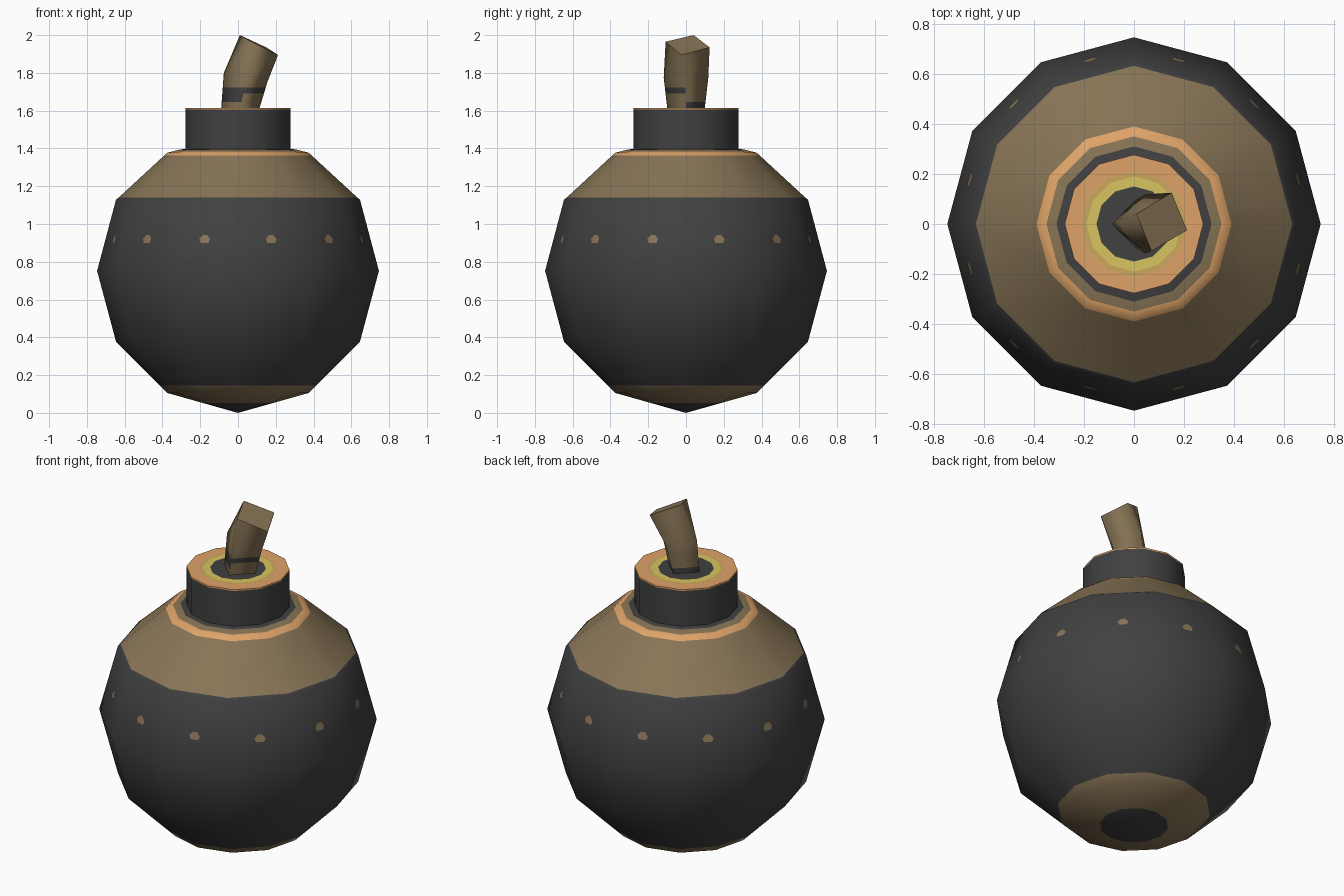
import bpy, bmesh, math
from mathutils import Vector

if "Cube" in bpy.data.objects:
    bpy.data.objects.remove(bpy.data.objects["Cube"])

SIDES = 12


def material(name, rgb):
    m = bpy.data.materials.new(name)
    m.diffuse_color = (*rgb, 1)
    m.use_nodes = True
    m.node_tree.nodes["Principled BSDF"].inputs["Base Color"].default_value = m.diffuse_color
    return m


MATS = [material("charcoal", (0.052, 0.052, 0.054)),
        material("brown", (0.245, 0.176, 0.092)),
        material("orange", (0.73, 0.365, 0.138)),
        material("gold", (0.60, 0.39, 0.11)),
        material("yellow", (0.68, 0.55, 0.115))]
CHARCOAL, BROWN, ORANGE, GOLD, YELLOW = range(5)


def finish(bm, name, angle=None):
    me = bpy.data.meshes.new(name)
    bm.to_mesh(me)
    bm.free()
    for m in MATS:
        me.materials.append(m)
    ob = bpy.data.objects.new(name, me)
    bpy.context.collection.objects.link(ob)
    if angle:
        bpy.ops.object.select_all(action='DESELECT')
        ob.select_set(True)
        bpy.context.view_layer.objects.active = ob
        bpy.ops.object.shade_smooth_by_angle(angle=math.radians(angle))
    return ob


def lathe(name, profile, colours):
    """Spin (radius, z) points; one colour per profile segment."""
    bm = bmesh.new()
    rings = []
    for r, z in profile:
        if r == 0:
            rings.append([bm.verts.new((0, 0, z))] * SIDES)
        else:
            rings.append([bm.verts.new((r * math.cos(math.tau * k / SIDES),
                                        r * math.sin(math.tau * k / SIDES), z))
                          for k in range(SIDES)])
    for a, b, c in zip(rings, rings[1:], colours):
        for k in range(SIDES):
            n = (k + 1) % SIDES
            quad = list(dict.fromkeys((a[k], a[n], b[n], b[k])))
            bm.faces.new(quad).material_index = c
    return finish(bm, name, 40)


# Round body, with painted bands at the bottom and shoulder
lathe("body",
      [(0, 0), (0.185, 0.052), (0.373, 0.105), (0.413, 0.145), (0.646, 0.378),
       (0.746, 0.752), (0.646, 1.128), (0.632, 1.14), (0.39, 1.363),
       (0.373, 1.378), (0.35, 1.384), (0.31, 1.394), (0.26, 1.40)],
      [CHARCOAL, BROWN, BROWN, CHARCOAL, CHARCOAL, CHARCOAL, CHARCOAL,
       BROWN, ORANGE, ORANGE, BROWN, CHARCOAL])

# Neck, with concentric rings painted on its top
lathe("neck",
      [(0.277, 1.38), (0.277, 1.607), (0.277, 1.615), (0.21, 1.615),
       (0.19, 1.615), (0.15, 1.615), (0, 1.615)],
      [CHARCOAL, ORANGE, ORANGE, GOLD, YELLOW, CHARCOAL])

# Row of small spots around the body, lying on its flat panels
bm = bmesh.new()
for k in range(SIDES):
    a = math.radians(15 + 30 * k)
    out = Vector((math.cos(a), math.sin(a), 0))
    side = Vector((-math.sin(a), math.cos(a), 0))
    up = out * -0.252 + Vector((0, 0, 0.968))
    centre = out * 0.680 + Vector((0, 0, 0.92))
    shape = [(-0.022, -0.02), (0.022, -0.02), (0.03, 0.0),
             (0.012, 0.022), (-0.012, 0.022), (-0.03, 0.0)]
    f = bm.faces.new([bm.verts.new(centre + side * u + up * v) for u, v in shape])
    f.material_index = BROWN
finish(bm, "spots")

# Bent four-sided fuse: left, front, right, back corner of each ring
rings = [[(-0.09, 0, 1.60), (0.01, -0.098, 1.60), (0.11, 0, 1.60), (0.01, 0.098, 1.60)],
         [(-0.075, 0.005, 1.80), (0.045, -0.118, 1.775), (0.155, -0.005, 1.75), (0.045, 0.118, 1.775)],
         [(0.01, 0.04, 2.0), (0.07, -0.108, 1.965), (0.212, -0.025, 1.895), (0.15, 0.125, 1.935)]]
bm = bmesh.new()
rv = [[bm.verts.new(p) for p in ring] for ring in rings]
for a, b in zip(rv, rv[1:]):
    for k in range(4):
        n = (k + 1) % 4
        bm.faces.new((a[k], a[n], b[n], b[k])).smooth = True
bm.faces.new(rv[-1])
for z in (1.645, 1.69, 1.722):
    bmesh.ops.bisect_plane(bm, geom=bm.verts[:] + bm.edges[:] + bm.faces[:],
                           plane_co=(0, 0, z), plane_no=(0, 0, 1))
bm.normal_update()
# Dark scorch band: higher on the front, at the foot on the back
for f in bm.faces:
    z = f.calc_center_median().z
    if f.normal.y > 0:
        dark = z < 1.645
    else:
        dark = (1.645 if f.normal.x < 0 else 1.69) < z < 1.722
    f.material_index = CHARCOAL if dark else BROWN
finish(bm, "fuse")
